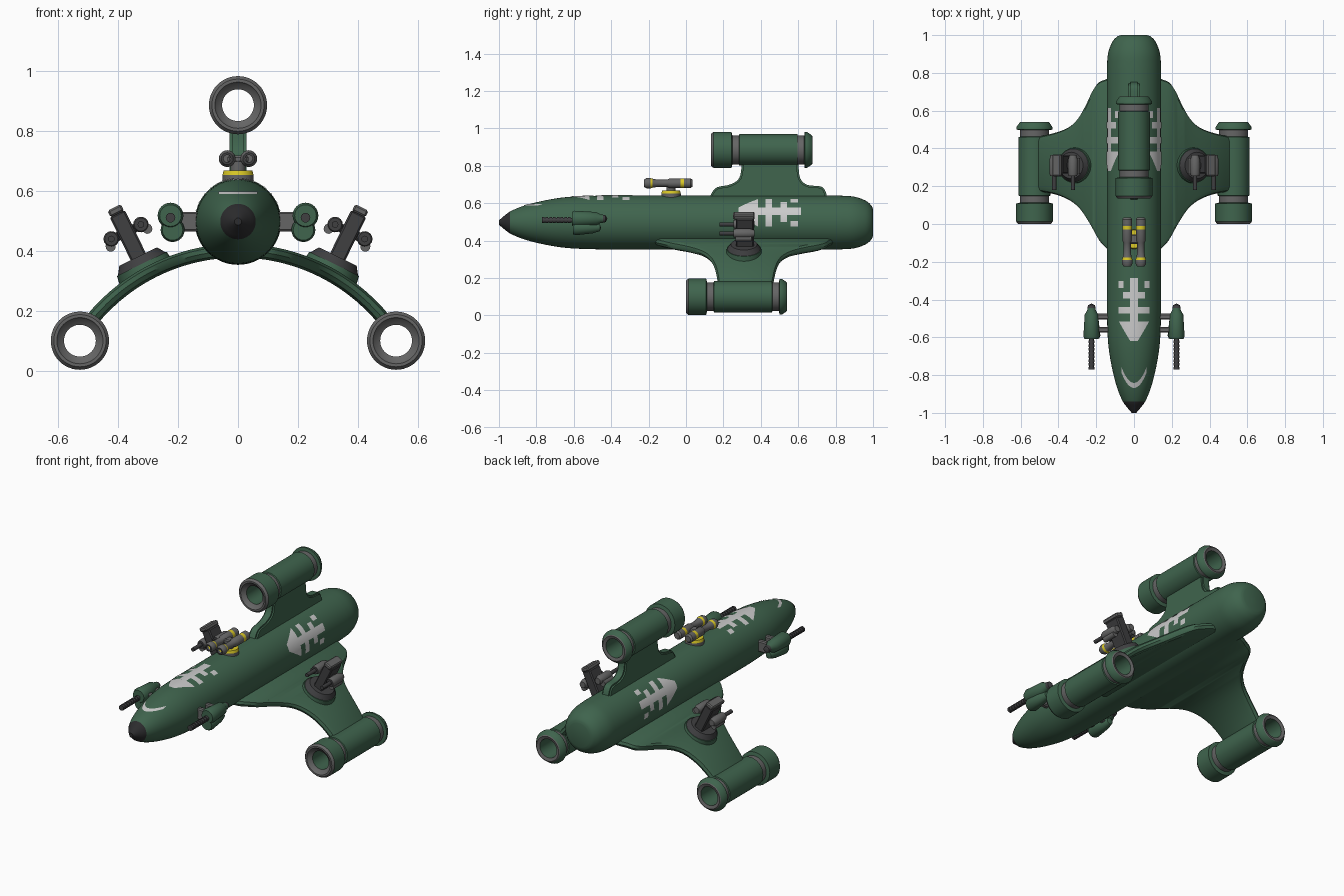
import bpy, bmesh, math
from mathutils import Matrix, Vector

if "Cube" in bpy.data.objects:
    bpy.data.objects.remove(bpy.data.objects["Cube"])

def material(name, c):
    m = bpy.data.materials.new(name)
    m.diffuse_color = (*c, 1)
    m.use_nodes = True
    m.node_tree.nodes["Principled BSDF"].inputs["Base Color"].default_value = m.diffuse_color
    return m

GREEN = material("hull green", (0.05, 0.128, 0.075))
GRAY = material("metal gray", (0.13, 0.13, 0.13))
DARK = material("gunmetal", (0.05, 0.05, 0.053))
BLACK = material("nose black", (0.025, 0.025, 0.027))
PALE = material("marking gray", (0.60, 0.60, 0.60))
YELLOW = material("warning yellow", (0.70, 0.58, 0.02))
MATS = [GREEN, GRAY, DARK, BLACK, PALE, YELLOW]
I = Matrix.Identity(4)
HZ = 0.497  # hull axis height

def finish(name, bm, mats, M=I, recalc=True):
    bm.transform(M)
    if recalc:
        bmesh.ops.remove_doubles(bm, verts=bm.verts, dist=1e-5)
        bmesh.ops.recalc_face_normals(bm, faces=bm.faces)
    me = bpy.data.meshes.new(name)
    bm.to_mesh(me)
    bm.free()
    for m in mats:
        me.materials.append(m)
    ob = bpy.data.objects.new(name, me)
    bpy.context.collection.objects.link(ob)
    return ob

def lathe(name, prof, x=0, z=0, y=0, segs=32, M=I, closed=False):
    """Spin (y, radius, material index) points about the y axis."""
    bm = bmesh.new()
    rings = []
    for p in prof:
        rings.append([bm.verts.new((x + p[1] * math.cos(2 * math.pi * i / segs), y + p[0],
                      z + p[1] * math.sin(2 * math.pi * i / segs))) for i in range(segs)])
    for k in range(len(prof) if closed else len(prof) - 1):
        a, b = rings[k], rings[(k + 1) % len(prof)]
        for i in range(segs):
            j = (i + 1) % segs
            bm.faces.new((a[i], a[j], b[j], b[i])).material_index = prof[k][2]
    return finish(name, bm, MATS, M)

def box(name, size, loc, mat, M=I, bevel=0.006):
    bm = bmesh.new()
    bmesh.ops.create_cube(bm, size=1, matrix=Matrix.Translation(loc) @ Matrix.Diagonal((*size, 1)))
    bmesh.ops.bevel(bm, geom=bm.edges[:], offset=bevel, segments=1, affect='EDGES')
    return finish(name, bm, [mat], M)

def cone(name, r1, r2, z0, z1, mat, M=I, segs=32):
    bm = bmesh.new()
    bmesh.ops.create_cone(bm, cap_ends=True, segments=segs, radius1=r1, radius2=r2, depth=z1 - z0,
                          matrix=Matrix.Translation((0, 0, (z0 + z1) / 2)))
    return finish(name, bm, [mat], M)

def smooth(pts, n=4):
    """Catmull-Rom curve through the points."""
    P = [Vector(p) for p in pts]
    P = [2 * P[0] - P[1]] + P + [2 * P[-1] - P[-2]]
    out = []
    for i in range(1, len(P) - 2):
        a, b, c, d = P[i - 1:i + 3]
        for k in range(n):
            t = k / n
            out.append(0.5 * (2 * b + (c - a) * t + (2 * a - 5 * b + 4 * c - d) * t * t
                              + (3 * b - a - 3 * c + d) * t ** 3))
    return out + [P[-2]]

# fuselage with black nose cone
nose = smooth([(-1, 0.012), (-0.97, 0.037), (-0.94, 0.059), (-0.88, 0.085), (-0.8, 0.108),
               (-0.7, 0.128), (-0.6, 0.139), (-0.45, 0.144)])
tail = smooth([(0.82, 0.144), (0.90, 0.138), (0.96, 0.117), (0.99, 0.092), (1.0, 0.07)])
hull = nose + tail
lathe("fuselage", [(-1, 0, 3)] + [(p[0], p[1], 3 if p[0] < -0.942 else 0) for p in hull] + [(1, 0, 0)],
      z=HZ, segs=64)

def hull_r(y):
    for a, b in zip(hull, hull[1:]):
        if a[0] <= y <= b[0]:
            return a[1] + (b[1] - a[1]) * (y - a[0]) / (b[0] - a[0])

def hull_y(r):
    for a, b in zip(nose, nose[1:]):
        if a[1] <= r <= b[1]:
            return a[0] + (b[0] - a[0]) * (r - a[1]) / (b[1] - a[1])

def skin(name, fn, nu, nv, bm=None):
    """Thin painted patch on the hull, faces turned outward."""
    g = [[bm.verts.new(fn(i / nu, j / nv)) for j in range(nv + 1)] for i in range(nu + 1)]
    for i in range(nu):
        for j in range(nv):
            f = bm.faces.new((g[i][j], g[i + 1][j], g[i + 1][j + 1], g[i][j + 1]))
            f.normal_update()
            c = f.calc_center_median()
            if f.normal.dot(Vector((c.x, 0, c.z - HZ))) < 0:
                f.normal_flip()

# painted markings: (start, end, low/high side at start, low/high side at end)
MARK = [(0, 0.105, -0.02, 0.02, -0.085, 0.085), (0.105, 0.335, -0.022, 0.022, -0.022, 0.022)]
for u0, u1, w in ((0.145, 0.18, 0.085), (0.225, 0.26, 0.06)):
    MARK += [(u0, u1, 0.022, w, 0.022, w), (u0, u1, -w, -0.022, -w, -0.022)]
for v in (-0.085, 0.055):
    MARK.append((0.28, 0.318, v, v + 0.03, v, v + 0.03))
for label, y0, ang in (("top", -0.62, 90), ("right", 0.28, 25), ("left", 0.28, 155)):
    bm = bmesh.new()
    for u0, u1, a, b, c, d in MARK:
        def at(s, t):
            y = y0 + u0 + (u1 - u0) * s
            lo, hi = a + (c - a) * s, b + (d - b) * s
            th = math.radians(ang) + (lo + (hi - lo) * t) / 0.144
            r = hull_r(y) + 0.002
            return (r * math.cos(th), y, HZ + r * math.sin(th))
        skin("", at, 6, 10, bm)
    finish(label + "_marking", bm, [PALE], recalc=False)

# pale slit on the nose
def slit(s, t):
    x, z = -0.065 + 0.13 * s, 0.587 + 0.008 * t
    return (x, hull_y(math.hypot(x, z - HZ)) - 0.003, z + 0.002)
bm = bmesh.new()
skin("", slit, 16, 1, bm)
finish("nose_slit", bm, [PALE], recalc=False)

# arched wing: (x, leading edge y, trailing edge y)
half = [(0.1, -0.165, 0.785), (0.145, -0.13, 0.767), (0.185, -0.085, 0.75), (0.215, -0.03, 0.71),
        (0.25, 0.03, 0.635), (0.29, 0.085, 0.565), (0.34, 0.125, 0.515), (0.41, 0.155, 0.485),
        (0.495, 0.172, 0.465)]
span = smooth([(-x, a, b) for x, a, b in reversed(half)] + [(0, -0.18, 0.8)] + half, 3)
R, H = 0.63, 0.023
bm = bmesh.new()
prev = None
for x, a, b in span:
    sn, cs = x / R, math.sqrt(1 - (x / R) ** 2)
    edge = [(0.03, 1), (0.008, 0.65), (0, 0), (0.008, -0.65), (0.03, -1)]
    sec = [(a + e, h * H) for e, h in edge] + [(b - e, h * H) for e, h in reversed(edge)]
    ring = [bm.verts.new((sn * (R + n), y, 0.40 - R + cs * (R + n))) for y, n in sec]
    if prev:
        for i in range(len(ring)):
            j = (i + 1) % len(ring)
            bm.faces.new((prev[i], prev[j], ring[j], ring[i]))
    else:
        bm.faces.new(ring)
    prev = ring
bm.faces.new(prev)
finish("wing", bm, [GREEN])

# dorsal pylon
front = smooth([(0.12, 0.61), (0.135, 0.65), (0.165, 0.685), (0.235, 0.70), (0.285, 0.735), (0.30, 0.82)])
back = smooth([(0.60, 0.82), (0.61, 0.735), (0.65, 0.698), (0.72, 0.69), (0.745, 0.665), (0.76, 0.61)])
bm = bmesh.new()
f = bm.faces.new([bm.verts.new((-0.028, p[0], p[1])) for p in front + back])
ext = bmesh.ops.extrude_face_region(bm, geom=[f])
bmesh.ops.translate(bm, vec=(0.056, 0, 0), verts=[v for v in ext['geom'] if isinstance(v, bmesh.types.BMVert)])
rim = [e for e in bm.edges if abs(e.verts[0].co.x - e.verts[1].co.x) < 1e-6]
bmesh.ops.bevel(bm, geom=rim, offset=0.009, segments=2, affect='EDGES')
finish("dorsal_pylon", bm, [GREEN])

# three hollow engines
ENGINE = [(0.02, 0.053, 1), (0.008, 0.072, 1), (0, 0.077, 1), (0, 0.087, 1), (0.013, 0.097, 0),
          (0.108, 0.097, 0), (0.113, 0.077, 1), (0.148, 0.077, 0), (0.15, 0.084, 0), (0.46, 0.084, 0),
          (0.462, 0.077, 1), (0.497, 0.077, 0), (0.5, 0.096, 0), (0.512, 0.096, 0), (0.538, 0.078, 1),
          (0.541, 0.072, 1), (0.535, 0.055, 0)]
for name, x, y, z in (("right_engine", 0.527, 0, 0.1), ("left_engine", -0.527, 0, 0.1),
                      ("top_engine", 0, 0.135, 0.885)):
    lathe(name, ENGINE, x, z, y, 48, closed=True)

for s, side in ((1, "right"), (-1, "left")):
    F = Matrix.Scale(s, 4, (1, 0, 0))
    # wing turret, tilted outward
    T = F @ Matrix.Translation((0.313, 0.31, 0.34)) @ Matrix.Rotation(math.radians(26), 4, 'Y')
    cone(side + "_turret_flange", 0.1, 0.092, -0.03, 0.018, GREEN, T)
    cone(side + "_turret_ring", 0.088, 0.07, 0.018, 0.045, DARK, T)
    box(side + "_turret_pillar", (0.056, 0.095, 0.18), (0, 0.005, 0.115), DARK, T)
    box(side + "_turret_cap", (0.05, 0.115, 0.025), (0, 0.0, 0.215), GRAY, T)
    box(side + "_turret_axle", (0.12, 0.035, 0.03), (0, 0, 0.135), DARK, T)
    for k in (-1, 1):
        lathe(side + "_turret_gun", [(-0.13, 0, 2), (-0.13, 0.011, 2), (-0.055, 0.011, 2), (-0.055, 0.022, 1),
              (-0.04, 0.026, 1), (0.03, 0.026, 1), (0.055, 0.018, 1), (0.055, 0, 1)], k * 0.055, 0.137, 0, 16, T)
        lathe(side + "_turret_feed", [(-0.045, 0, 1), (-0.045, 0.017, 1), (0.04, 0.017, 1), (0.04, 0, 1)],
              k * 0.068, 0.115, 0, 12, T)
    # nose side gun pod with ribbed barrel and struts
    lathe(side + "_gun_pod", [(-0.61, 0, 0), (-0.61, 0.036, 0), (-0.595, 0.043, 0), (-0.48, 0.036, 0),
          (-0.455, 0.022, 0), (-0.445, 0.022, 2), (-0.43, 0.018, 2), (-0.42, 0, 2)], 0.225, 0.517, 0, 24, F)
    lathe(side + "_gun_pod_belly", [(-0.605, 0, 0), (-0.605, 0.034, 0), (-0.59, 0.04, 0), (-0.5, 0.03, 0),
          (-0.46, 0.018, 0), (-0.455, 0, 0)], 0.218, 0.469, 0, 24, F)
    ribs = [(-0.77, 0, 2)]
    for i in range(8):
        y = -0.77 + i * 0.02
        ribs += [(y, 0.016, 2), (y + 0.013, 0.016, 2), (y + 0.013, 0.012, 2), (y + 0.02, 0.012, 2)]
    lathe(side + "_gun_barrel", ribs, 0.225, 0.51, 0, 16, F)
    for y in (-0.56, -0.49):
        box(side + "_gun_strut", (0.09, 0.03, 0.065), (0.155, y, 0.497), GRAY, F)
    # dorsal twin gun
    lathe(side + "_dorsal_gun", [(-0.225, 0.012, 2), (-0.225, 0.02, 1), (-0.21, 0.028, 1), (-0.19, 0.028, 5),
          (-0.178, 0.024, 1), (-0.15, 0.019, 1), (-0.10, 0.019, 1), (-0.09, 0.025, 1), (-0.03, 0.025, 5),
          (-0.01, 0.026, 1), (0.025, 0.026, 1), (0.035, 0.018, 1), (0.035, 0, 1)], 0.036, 0.707, 0, 20, F)

# dorsal gun mount
B = Matrix.Translation((0, -0.08, 0))
cone("dorsal_mount_base", 0.052, 0.052, 0.63, 0.652, GRAY, B)
cone("dorsal_mount_collar", 0.052, 0.048, 0.652, 0.667, YELLOW, B)
cone("dorsal_mount_neck", 0.025, 0.025, 0.66, 0.71, GRAY, B, 16)
box("dorsal_mount_yoke", (0.07, 0.05, 0.025), (0, -0.08, 0.705), GRAY)

# smooth shading with crisp edges
for ob in bpy.context.scene.objects:
    ob.select_set(True)
    bpy.context.view_layer.objects.active = ob
bpy.ops.object.shade_smooth_by_angle(angle=math.radians(35))
